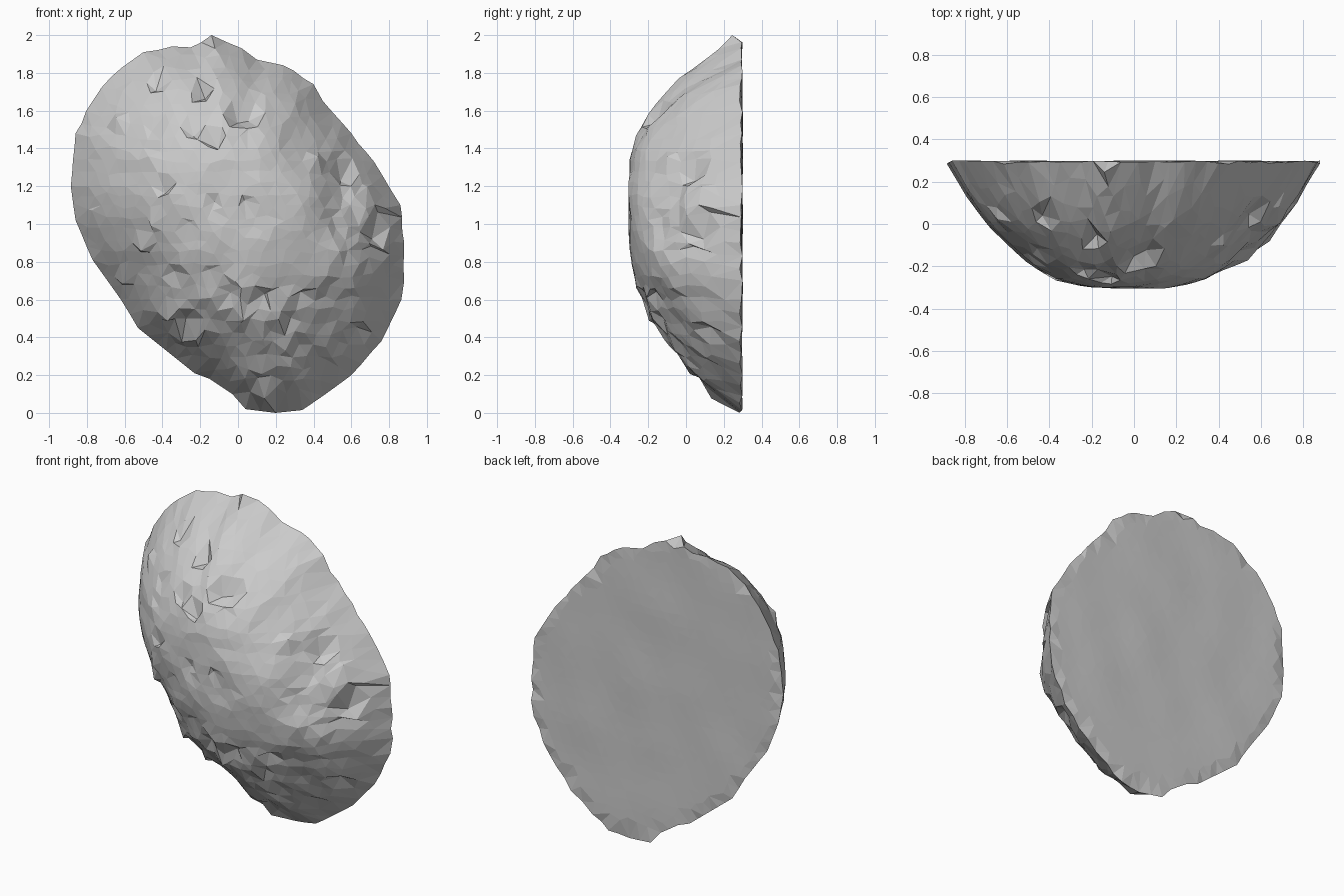
import bpy, math, random
from mathutils import Vector, noise
from mathutils.geometry import delaunay_2d_cdt

if "Cube" in bpy.data.objects:
    bpy.data.objects.remove(bpy.data.objects["Cube"])

random.seed(11)

# Rim outline in the x-z plane, clockwise from the top
RIM = [(-.14, 2), (.02, 1.93), (.1, 1.87), (.24, 1.84), (.4, 1.74), (.45, 1.65),
       (.6, 1.48), (.72, 1.33), (.81, 1.18), (.86, 1.1), (.88, .9), (.88, .7),
       (.865, .6), (.76, .38), (.6, .2), (.45, .09), (.34, .015), (.2, 0), (.04, .02),
       (-.03, .1), (-.15, .18), (-.23, .21), (-.38, .33), (-.53, .45), (-.62, .6),
       (-.77, .81), (-.86, 1.02), (-.885, 1.2), (-.86, 1.48), (-.77, 1.65),
       (-.67, 1.78), (-.5, 1.91), (-.35, 1.94), (-.25, 1.935)]
# Dome section: fraction of the way to the rim, depth y
SECTION = [(0, -.305), (.25, -.298), (.4, -.262), (.53, -.2), (.65, -.11),
           (.77, -.01), (.88, .11), (1, .295), (9, .295)]
CENTRE = Vector((-.03, 1.13))


def rim_fraction(p):
    """1 on the rim, 0 at the centre, along the ray through p."""
    d = p - CENTRE
    for i, a in enumerate(RIM):
        a = Vector(a) - CENTRE
        e = Vector(RIM[(i + 1) % len(RIM)]) - CENTRE - a
        den = d.x * e.y - d.y * e.x
        if abs(den) < 1e-9:
            continue
        s = (a.x * e.y - a.y * e.x) / den
        u = (a.x * d.y - a.y * d.x) / den
        if s > 0 and -1e-6 <= u <= 1 + 1e-6:
            return 1 / s
    return 0


def section_y(t):
    for (t0, y0), (t1, y1) in zip(SECTION, SECTION[1:]):
        if t <= t1:
            return y0 + (y1 - y0) * (t - t0) / (t1 - t0)


def blob(p, x, z, rx, rz):
    return math.exp(-((p.x - x) / rx) ** 2 - ((p.y - z) / rz) ** 2)


def is_rough(p):
    return p.y < .7 or p.x > .45


def dome_y(p, t):
    y = section_y(t)
    edge = min(1, (1 - t) * 6)
    # groove down the upper right, bulges below it and at the lower left
    y += .05 * blob(p, .53, 1.2, .09, .22) - .05 * blob(p, .58, .74, .13, .18)
    y -= .05 * edge * blob(p, -.3, .5, .22, .18)
    # broken ledges on the weathered lower and right sides
    if is_rough(p):
        y += .2 * edge * (round(y / .1) * .1 - y)
    y += (.02 if is_rough(p) else .01) * edge * noise.noise((p.x * 5, 3, p.y * 9))
    return max(-.305, min(y, .27))


# Rim split into short edges, then a jittered triangular grid inside it
points = []
for i, a in enumerate(RIM):
    a, b = Vector(a), Vector(RIM[(i + 1) % len(RIM)])
    n = max(1, round((b - a).length / .075))
    points.append(a)
    points += [a.lerp(b, k / n) * random.uniform(.995, 1.004) for k in range(1, n)]
rim_count = len(points)
STEP = .066
for row in range(33):
    for col in range(-15, 16):
        p = Vector(((col + .5 * (row % 2)) * STEP, row * STEP * .92))
        p += Vector((random.uniform(-.017, .017), random.uniform(-.017, .017)))
        if 0 <= rim_fraction(p) < .955:
            points.append(p)
edges = [(i, (i + 1) % rim_count) for i in range(rim_count)]
flat, _, tris, origins, _, _ = delaunay_2d_cdt(points, edges, [], 1, 1e-5)

# Domed front and flat back share the rim vertices
verts, back = [], {}
for i, p in enumerate(flat):
    on_rim = any(o < rim_count for o in origins[i])
    x, z = p
    if on_rim:
        y = .245 if z > 1.97 else .283 + random.uniform(0, .017)
    else:
        t = rim_fraction(p)
        y = dome_y(p, t)
        # chipped corners: slide a few vertices sideways into overhanging nicks
        if t < .9 and random.random() < (.14 if is_rough(p) else .06):
            x += random.uniform(-.03, .03)
            z += random.choice((-.045, .03))
            y += random.uniform(0, .025)
    verts.append((x, y, z))
    back[i] = i if on_rim else None
for i, p in enumerate(flat):
    if back[i] is None:
        back[i] = len(verts)
        verts.append((p.x, .297 + .006 * noise.noise((p.x * 3, 8, p.y * 3)), p.y))
faces = [tuple(t) for t in tris]
faces += [tuple(back[i] for i in reversed(t)) for t in tris]

mesh = bpy.data.meshes.new("half_boulder")
mesh.from_pydata(verts, [], faces)
mesh.validate()
mesh.update()
boulder = bpy.data.objects.new("half_boulder", mesh)
bpy.context.collection.objects.link(boulder)
